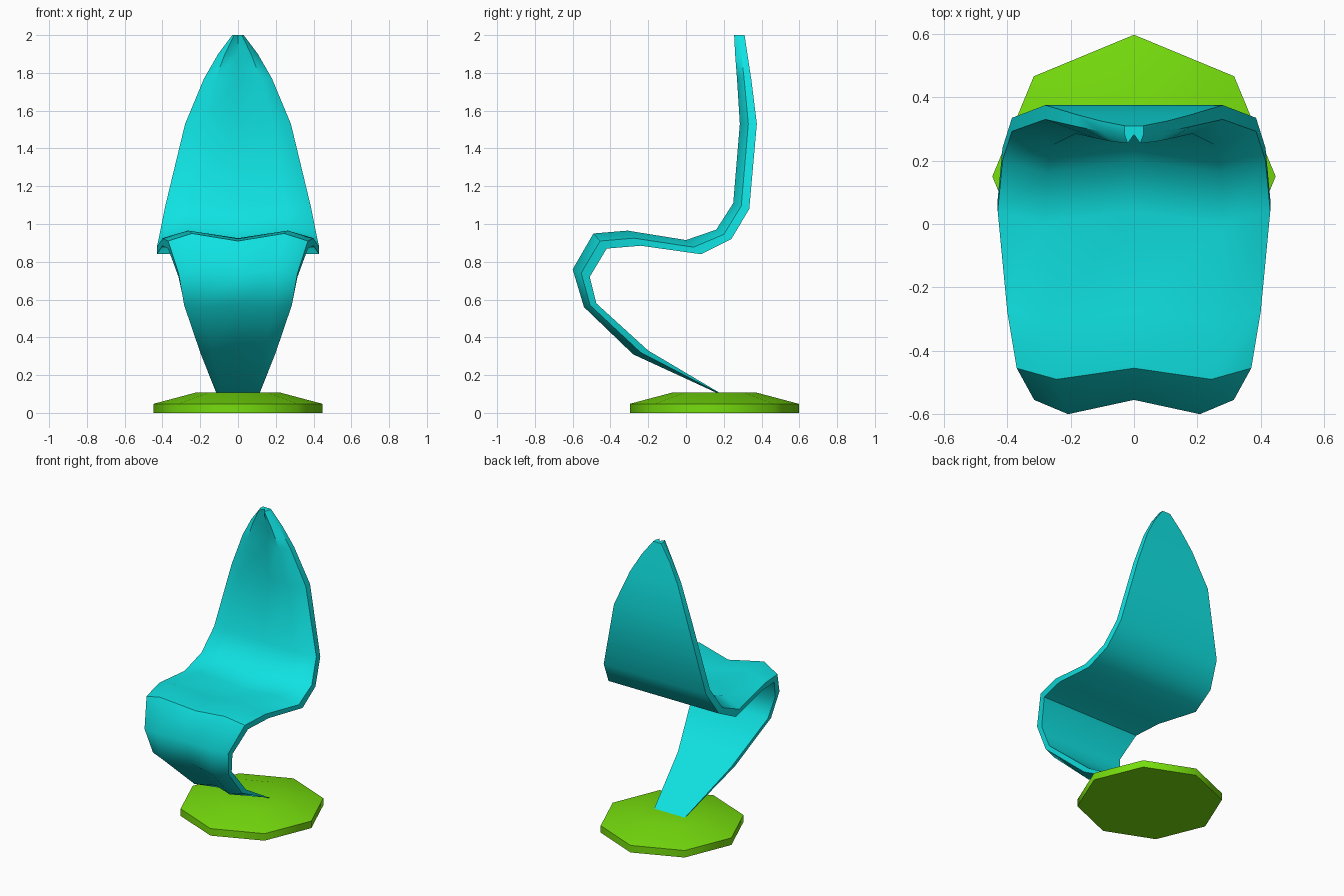
import bpy
import bmesh
import math

if "Cube" in bpy.data.objects:
    bpy.data.objects.remove(bpy.data.objects["Cube"], do_unlink=True)


def make_material(name, color):
    mat = bpy.data.materials.new(name)
    mat.use_nodes = True
    mat.diffuse_color = color
    mat.node_tree.nodes["Principled BSDF"].inputs["Base Color"].default_value = color
    return mat


def loft(name, rings, mat):
    """Skin closed rings of points, cap both ends and smooth the soft edges."""
    bm = bmesh.new()
    loops = [[bm.verts.new(p) for p in ring] for ring in rings]
    count = len(loops[0])
    for a, b in zip(loops, loops[1:]):
        for i in range(count):
            j = (i + 1) % count
            bm.faces.new((a[i], a[j], b[j], b[i]))
    bm.faces.new(loops[0])
    bm.faces.new(loops[-1])
    bmesh.ops.recalc_face_normals(bm, faces=bm.faces)
    mesh = bpy.data.meshes.new(name)
    bm.to_mesh(mesh)
    bm.free()
    mesh.materials.append(mat)
    obj = bpy.data.objects.new(name, mesh)
    bpy.context.collection.objects.link(obj)
    bpy.ops.object.select_all(action="DESELECT")
    obj.select_set(True)
    bpy.context.view_layer.objects.active = obj
    bpy.ops.object.shade_smooth_by_angle(angle=math.radians(50))
    return obj


def shell_ring(half_width, front, back):
    """Flat back, two soft ridges on the front, dipped centre and edges."""
    mid = tuple((f + b) / 2 for f, b in zip(front, back))
    ridge = half_width * 0.66
    return [(-half_width, *back), (-half_width, *mid), (-ridge, *front), (0, *mid),
            (ridge, *front), (half_width, *mid), (half_width, *back)]


def octagon(radius, z):
    return [(radius * math.cos(i * math.pi / 4),
             0.15 + radius * math.sin(i * math.pi / 4), z) for i in range(8)]


teal = make_material("teal", (0.005, 0.76, 0.76, 1))
lime = make_material("lime green", (0.18, 0.72, 0.004, 1))

# One-piece shell from foot to tip: half width, front (y, z), back (y, z)
sections = [
    (0.115, (0.165, 0.105), (0.18, 0.105)),
    (0.20, (-0.28, 0.31), (-0.20, 0.33)),
    (0.285, (-0.54, 0.56), (-0.475, 0.58)),
    (0.315, (-0.60, 0.76), (-0.51, 0.72)),
    (0.37, (-0.49, 0.95), (-0.42, 0.87)),
    (0.40, (-0.31, 0.965), (-0.24, 0.885)),
    (0.43, (0.0, 0.915), (0.08, 0.84)),
    (0.415, (0.16, 0.97), (0.24, 0.92)),
    (0.385, (0.25, 1.11), (0.335, 1.08)),
    (0.28, (0.285, 1.53), (0.375, 1.53)),
    (0.18, (0.27, 1.77), (0.345, 1.77)),
    (0.105, (0.26, 1.90), (0.325, 1.90)),
    (0.03, (0.255, 2.0), (0.31, 2.0)),
]
loft("chair_shell", [shell_ring(*s) for s in sections], teal)

# Octagonal foot plate with a shallow sloped top
loft("foot_plate", [octagon(0.447, 0), octagon(0.447, 0.048), octagon(0.225, 0.107)], lime)
